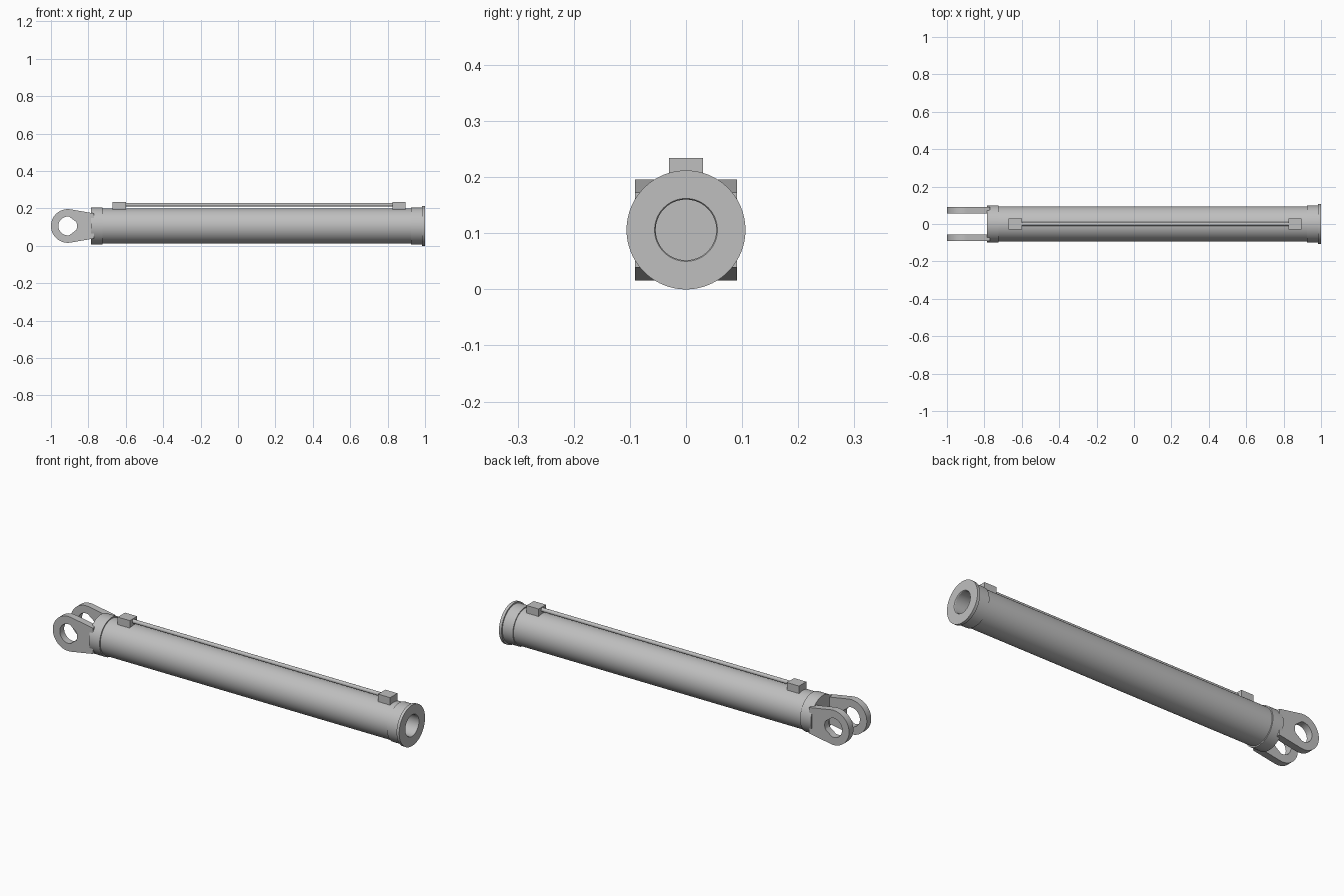
import bpy, bmesh, math
from mathutils import Matrix

if "Cube" in bpy.data.objects:
    bpy.data.objects.remove(bpy.data.objects["Cube"])

AXIS_Z = 0.106
BORE = 0.054

steel = bpy.data.materials.new("steel_grey")
steel.use_nodes = True
steel.diffuse_color = (0.52, 0.52, 0.52, 1)
steel.node_tree.nodes["Principled BSDF"].inputs["Base Color"].default_value = (0.52, 0.52, 0.52, 1)


def finish(bm, name, smooth=True):
    bmesh.ops.recalc_face_normals(bm, faces=bm.faces)
    mesh = bpy.data.meshes.new(name)
    bm.to_mesh(mesh)
    bm.free()
    mesh.materials.append(steel)
    obj = bpy.data.objects.new(name, mesh)
    bpy.context.collection.objects.link(obj)
    if smooth:
        bpy.ops.object.select_all(action="DESELECT")
        obj.select_set(True)
        bpy.context.view_layer.objects.active = obj
        bpy.ops.object.shade_smooth_by_angle(angle=math.radians(30))
    return obj


def lathe(name, profile, z=AXIS_Z, sides=96):
    """Turn a closed (x, radius) profile around the long axis."""
    bm = bmesh.new()
    verts = [bm.verts.new((x, 0, z + r)) for x, r in profile]
    edges = [bm.edges.new((verts[i - 1], verts[i])) for i in range(len(verts))]
    bmesh.ops.spin(bm, geom=verts + edges, cent=(0, 0, z), axis=(1, 0, 0),
                   angle=2 * math.pi, steps=sides)
    bmesh.ops.remove_doubles(bm, verts=bm.verts, dist=1e-5)
    return finish(bm, name)


def ring(name, x0, x1, outer, inner):
    return lathe(name, [(x0, inner), (x0, outer), (x1, outer), (x1, inner)])


def box(name, x0, x1, half_y, z0, z1):
    bm = bmesh.new()
    size = Matrix.Diagonal((x1 - x0, 2 * half_y, z1 - z0, 1))
    place = Matrix.Translation(((x0 + x1) / 2, 0, (z0 + z1) / 2))
    bmesh.ops.create_cube(bm, size=1, matrix=place @ size)
    return finish(bm, name, smooth=False)


def clevis_lug(name, y0, y1, cx=-0.91, radius=0.09, hole=0.05):
    """Rounded eye with a pin hole, tapering towards the cap."""
    root, half = 0.14, 0.067
    outline = [(radius * math.cos(math.radians(a)), radius * math.sin(math.radians(a)))
               for a in range(80, 281, 4)]
    outline += [(root, half * t / 6) for t in range(-6, 7)]
    bm = bmesh.new()
    loops = []
    for y in (y0, y1):
        outer = [bm.verts.new((cx + u, y, AXIS_Z + v)) for u, v in outline]
        inner = [bm.verts.new((cx + u * hole / math.hypot(u, v), y,
                               AXIS_Z + v * hole / math.hypot(u, v))) for u, v in outline]
        loops.append((outer, inner))
    (oa, ia), (ob, ib) = loops
    for i in range(len(outline)):
        for p, q in ((oa, ia), (ob, ib), (oa, ob), (ia, ib)):
            bm.faces.new((p[i - 1], p[i], q[i], q[i - 1]))
    return finish(bm, name)


# Main tube with an open bore
ring("barrel", -0.725, 0.925, 0.094, BORE)

# Solid end cap that carries the clevis
lathe("clevis_cap", [(-0.787, 0), (-0.787, 0.1), (-0.725, 0.1), (-0.725, 0)])

# Rod end collar and flange, with a small lip around the bore
ring("rod_end_collar", 0.925, 0.985, 0.099, BORE)
lathe("rod_end_flange", [(0.985, BORE), (0.985, 0.106), (1.0, 0.106), (1.0, 0.056), (0.997, BORE)])

# Pair of clevis lugs
for side, sign in (("left", 1), ("right", -1)):
    clevis_lug(side + "_clevis_lug", sign * 0.055, sign * 0.091)

# Port blocks joined by the thin oil pipe
box("rear_port_block", -0.67, -0.6, 0.03, 0.185, 0.234)
box("rod_end_port_block", 0.825, 0.895, 0.03, 0.185, 0.234)
lathe("oil_pipe", [(-0.61, 0), (-0.61, 0.01), (0.835, 0.01), (0.835, 0)], z=0.22, sides=24)
